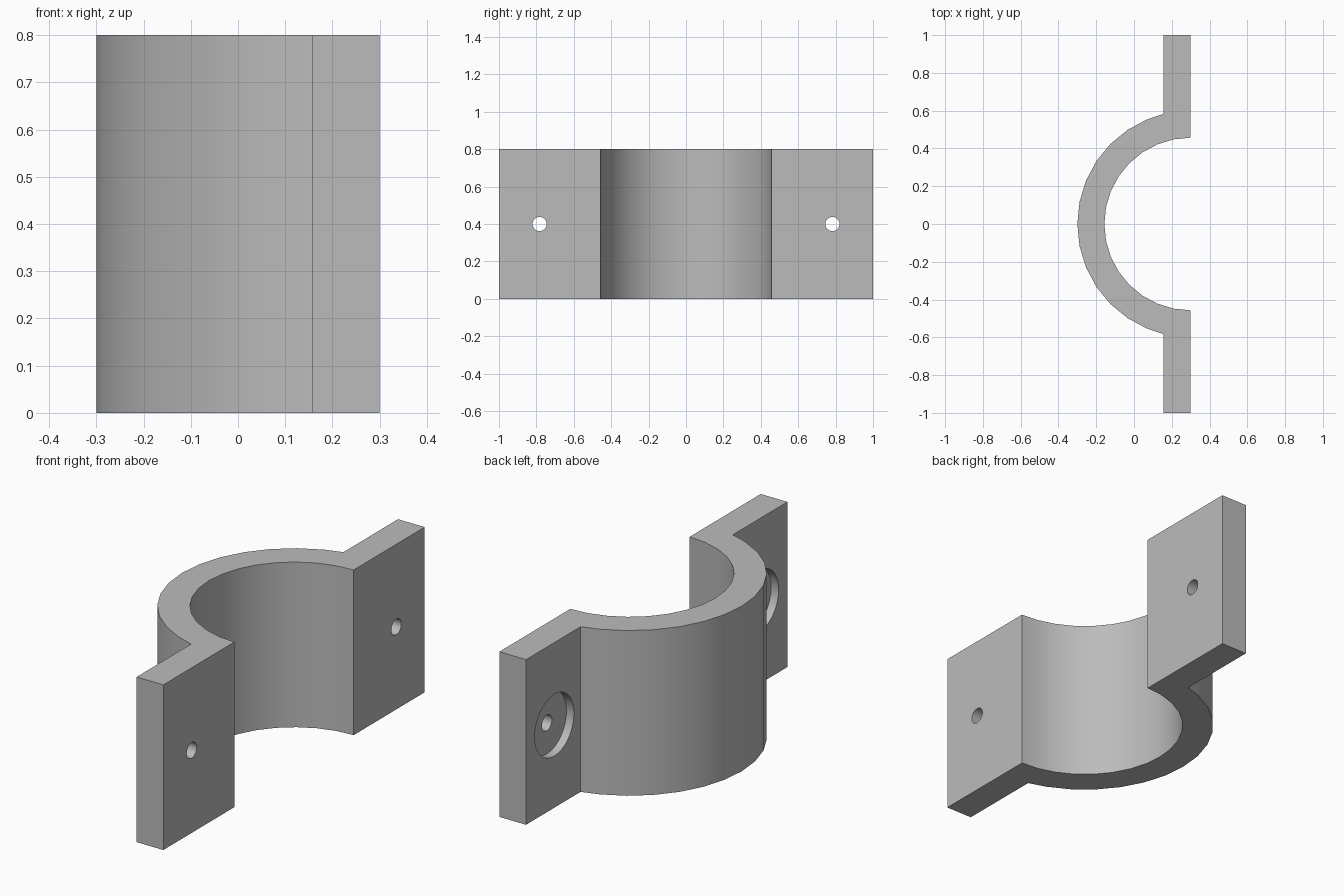
import bpy, bmesh
from math import radians, sin, cos, acos, degrees, pi

if "Cube" in bpy.data.objects:
    bpy.data.objects.remove(bpy.data.objects["Cube"], do_unlink=True)

HEIGHT = 0.8
FACE_X = 0.3            # mating face, and the axis of the clamp
BACK_X = 0.157          # rear of the flanges
R_OUT, R_IN = 0.6, 0.457
HOLE_Y = 0.783
STEP = 11.25            # facet angle of the ring

grey = bpy.data.materials.new("grey metal")
grey.use_nodes = True
grey.diffuse_color = (0.5, 0.5, 0.5, 1)
grey.node_tree.nodes["Principled BSDF"].inputs["Base Color"].default_value = (0.5, 0.5, 0.5, 1)


def arc(radius, angles):
    return [(FACE_X + radius * cos(radians(a)), radius * sin(radians(a))) for a in angles]


# Plan outline: outer half ring, flange, inner half ring, flange
start = degrees(acos((BACK_X - FACE_X) / R_OUT))
outer = arc(R_OUT, [start] + [90 + STEP * i for i in range(2, 15)] + [360 - start])
inner = arc(R_IN, [270 - STEP * i for i in range(17)])
outline = ([(FACE_X, 1), (BACK_X, 1)] + outer
           + [(BACK_X, -1), (FACE_X, -1)] + inner)

bm = bmesh.new()
base = bm.faces.new([bm.verts.new((x, y, 0)) for x, y in outline])
top = bmesh.ops.extrude_face_region(bm, geom=[base])["geom"]
bmesh.ops.translate(bm, vec=(0, 0, HEIGHT),
                    verts=[v for v in top if isinstance(v, bmesh.types.BMVert)])
bmesh.ops.recalc_face_normals(bm, faces=bm.faces)
mesh = bpy.data.meshes.new("half_clamp")
bm.to_mesh(mesh)
bm.free()
mesh.materials.append(grey)
clamp = bpy.data.objects.new("half_clamp", mesh)
bpy.context.collection.objects.link(clamp)


def bore(radius, x0, x1, y):
    """Cut a round hole along x between x0 and x1."""
    bpy.ops.mesh.primitive_cylinder_add(
        vertices=32, radius=radius, depth=x1 - x0,
        location=((x0 + x1) / 2, y, HEIGHT / 2), rotation=(0, pi / 2, 0))
    cutter = bpy.context.object
    cutter.name = "hole_cutter"
    cutter.hide_render = True
    cutter.data.materials.append(grey)
    mod = clamp.modifiers.new("hole", "BOOLEAN")
    mod.operation, mod.solver, mod.object = "DIFFERENCE", "EXACT", cutter
    bpy.context.view_layer.objects.active = clamp
    bpy.ops.object.modifier_apply(modifier=mod.name)
    bpy.data.objects.remove(cutter, do_unlink=True)


# Bolt holes with a shallow round recess behind each flange
for side in (-1, 1):
    bore(0.15, BACK_X - 0.1, BACK_X + 0.04, side * HOLE_Y)
    bore(0.038, BACK_X - 0.1, FACE_X + 0.1, side * HOLE_Y)

bpy.ops.object.select_all(action="DESELECT")
clamp.select_set(True)
bpy.context.view_layer.objects.active = clamp
bpy.ops.object.shade_smooth_by_angle(angle=radians(30))
